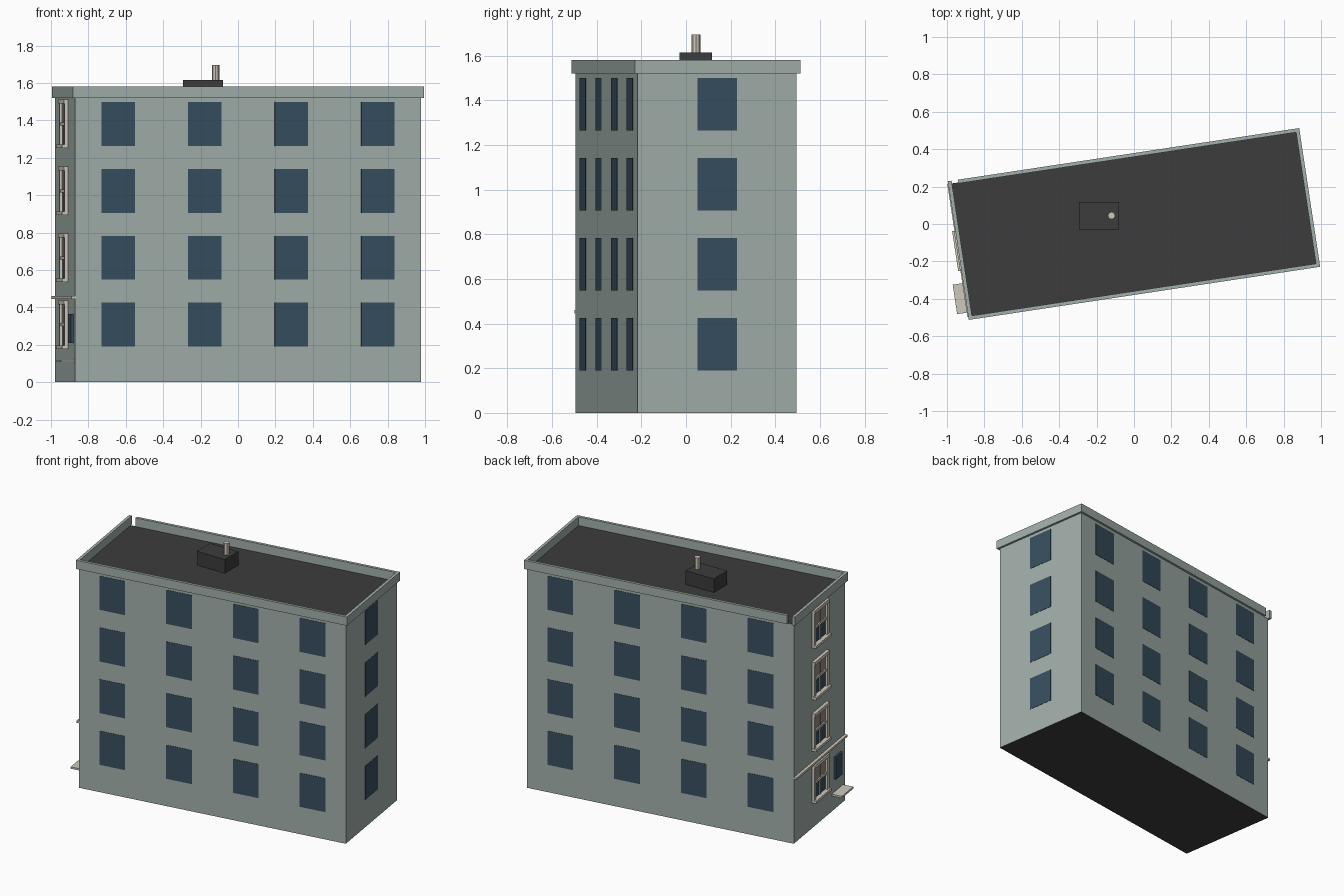
import bpy, bmesh, math
from mathutils import Matrix

if "Cube" in bpy.data.objects:
    bpy.data.objects.remove(bpy.data.objects["Cube"])

ANG = math.radians(8.6)          # whole building is turned on the plot
HL, HW = 0.935, 0.36             # half length, half width
ROOF_Z, TOP_Z = 1.52, 1.58
ROT = Matrix.Rotation(ANG, 4, 'Z')


def mat(name, r, g, b):
    def lin(c):
        c /= 255
        return c / 12.92 if c <= 0.04045 else ((c + 0.055) / 1.055) ** 2.4
    m = bpy.data.materials.new(name)
    m.diffuse_color = (lin(r), lin(g), lin(b), 1)
    m.use_nodes = True
    m.node_tree.nodes["Principled BSDF"].inputs["Base Color"].default_value = m.diffuse_color
    return m


WALL = mat("grey_green_wall", 162, 175, 171)
ROOF = mat("dark_roof", 60, 60, 60)
GLASS = mat("blue_glass", 55, 78, 95)
TRIM = mat("beige_trim", 207, 201, 187)
BLIND = mat("taupe_blind", 150, 140, 128)


def make(name, bm, mats):
    me = bpy.data.meshes.new(name)
    bm.to_mesh(me)
    bm.free()
    for m in mats:
        me.materials.append(m)
    ob = bpy.data.objects.new(name, me)
    bpy.context.collection.objects.link(ob)
    return ob


def add_box(bm, x0, x1, y0, y1, z0, z1):
    m = Matrix.Translation(((x0 + x1) / 2, (y0 + y1) / 2, (z0 + z1) / 2))
    m = m @ Matrix.Diagonal((x1 - x0, y1 - y0, z1 - z0, 1))
    bmesh.ops.create_cube(bm, size=1, matrix=m)


def boxes(name, material, items, turned=True):
    bm = bmesh.new()
    for it in items:
        add_box(bm, *it)
    if turned:
        bm.transform(ROT)
    return make(name, bm, [material])


# Main block: walls, with dark roof deck and underside
bm = bmesh.new()
add_box(bm, -HL, HL, -HW, HW, 0, ROOF_Z)
bm.transform(ROT)
bm.normal_update()
for f in bm.faces:
    f.material_index = 1 if abs(f.normal.z) > 0.5 else 0
make("building_block", bm, [WALL, ROOF])

# Parapet strips; the back one stops short of the left corner
o, i = 0.015, 0.005
boxes("parapet", WALL, [
    (-HL - o, HL + o, -HW - o, -HW + i, ROOF_Z, TOP_Z),
    (-HL + 0.04, HL + o, HW - i, HW + o, ROOF_Z, TOP_Z),
    (HL - i, HL + o, -HW + i, HW - i, ROOF_Z, TOP_Z),
    (-HL - o, -HL + i, -HW + i, HW + o, ROOF_Z, TOP_Z)])

# Plain windows on front, back and right walls
rows = [0.19 + 0.358 * k for k in range(4)]
cols = [-0.702, -0.234, 0.234, 0.702]
H, W, T = 0.235, 0.09, 0.002
panes = []
for z in rows:
    for u in cols:
        panes.append((u - W, u + W, -HW - T, -HW + T, z, z + H))
        panes.append((u - W, u + W, HW - T, HW + T, z, z + H))
    panes.append((HL - T, HL + T, -W, W, z, z + H))
    panes.append((-HL - T, -HL + T, -W, W, z, z + H))
boxes("window_panes", GLASS, panes)

# Framed sash windows on the left wall
frames, blinds = [], []


def out(d, v0, v1, z0, z1):      # box standing d proud of the left wall
    return (-HL - d, -HL + 0.002, v0, v1, z0, z1)


for z in rows:
    t, mid = z + H, z + H / 2
    frames += [out(0.018, -0.105, -0.08, z, t), out(0.018, 0.08, 0.105, z, t),
               out(0.022, -0.105, 0.105, t - 0.01, t + 0.012),
               out(0.032, -0.108, 0.108, z - 0.012, z + 0.006),
               out(0.012, -0.08, 0.08, mid - 0.008, mid + 0.008),
               out(0.008, -0.007, 0.007, z, t)]
    blinds.append(out(0.004, -0.08, 0.08, mid, t - 0.01))
boxes("sash_frames", TRIM, frames)
boxes("window_blinds", BLIND, blinds)

# Entrance side: string course, door pane and landing
boxes("string_course", TRIM, [out(0.02, -HW, HW, 0.446, 0.46)])
boxes("door_pane", GLASS, [out(0.014, -0.30, -0.21, 0.21, 0.365)])
boxes("entrance_landing", TRIM, [out(0.072, -0.335, -0.176, 0.107, 0.12)])

# Rooftop box and vent pipe
boxes("roof_box", ROOF, [(-0.295, -0.08, -0.03, 0.117, ROOF_Z - 0.005, 1.615)], False)
bm = bmesh.new()
bmesh.ops.create_cone(bm, cap_ends=True, segments=8, radius1=0.02, radius2=0.02,
                      depth=0.1, matrix=Matrix.Translation((-0.12, 0.045, 1.645)))
make("vent_pipe", bm, [TRIM])
